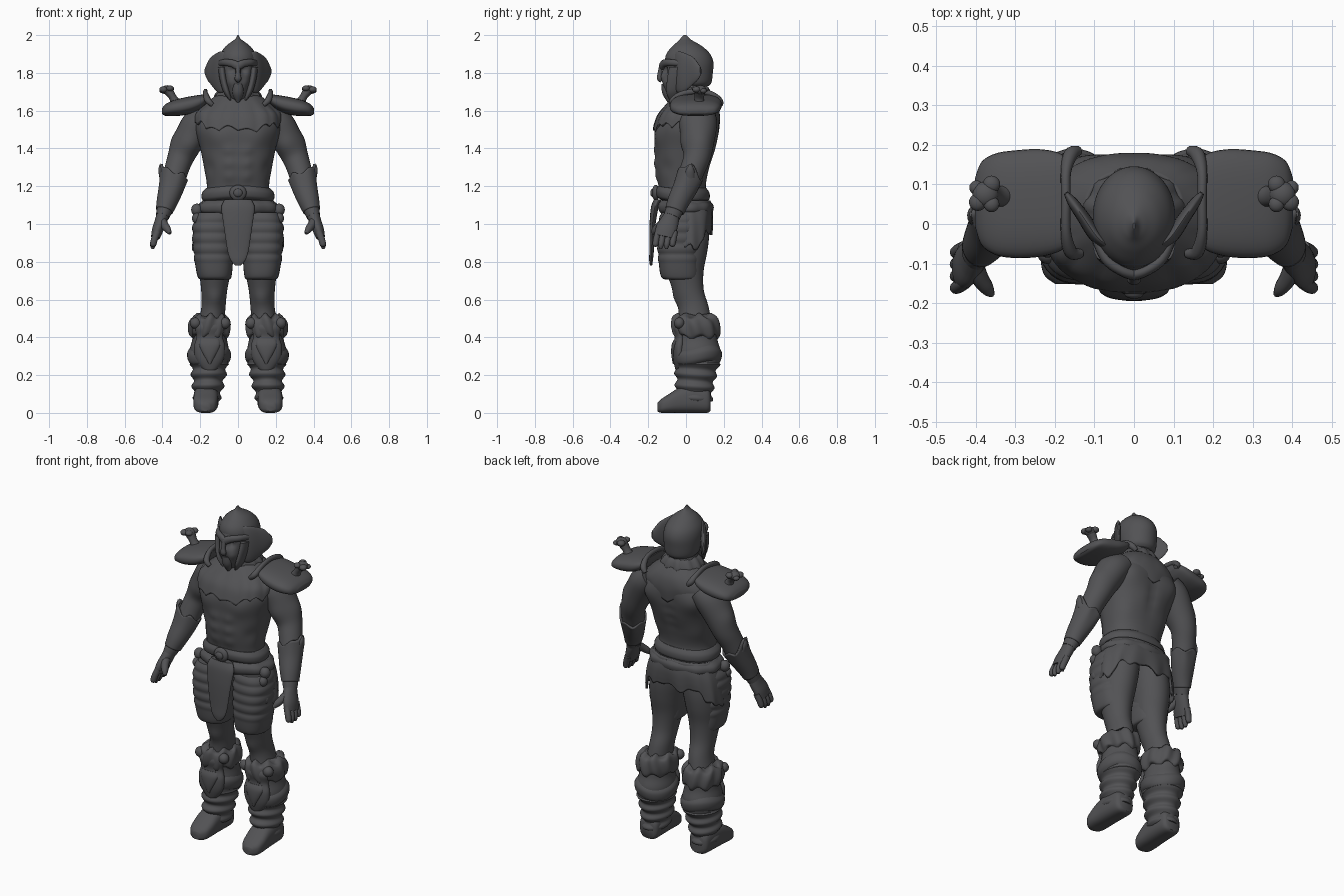
import bpy, bmesh, math
from mathutils import Vector, Matrix

mat = bpy.data.materials.new("dark grey")
mat.diffuse_color = (0.085, 0.085, 0.09, 1)
X, Y, Z = Vector((1, 0, 0)), Vector((0, 1, 0)), Vector((0, 0, 1))


def finish(name, bm, mirror, shell=0):
    bmesh.ops.recalc_face_normals(bm, faces=bm.faces)
    me = bpy.data.meshes.new(name)
    bm.to_mesh(me)
    bm.free()
    me.materials.append(mat)
    ob = bpy.data.objects.new(name, me)
    bpy.context.collection.objects.link(ob)
    if shell:
        s = ob.modifiers.new("thickness", 'SOLIDIFY')
        s.thickness, s.offset = shell, -1
    if mirror:
        ob.modifiers.new("mirror", 'MIRROR')
    return ob


def spline(pts, sub):
    """Smooth curve through tuples (x, y, z, rx, ry)."""
    P = [pts[0]] + list(pts) + [pts[-1]]
    out = []
    for i in range(1, len(P) - 2):
        for k in range(sub):
            t = k / sub
            out.append([0.5 * (2 * b + (c - a) * t + (2 * a - 5 * b + 4 * c - d) * t * t
                        + (3 * b - a - 3 * c + d) * t ** 3)
                        for a, b, c, d in zip(P[i - 1], P[i], P[i + 1], P[i + 2])])
    return out + [list(pts[-1])]


def tube(name, pts, ref=Y, axis=None, n=28, sub=5, mod=None, hem=None, power=2.0, shell=0, mirror=False):
    """Loft ellipses along a path; mod pushes points outwards, hem shifts them in z."""
    rows = spline(pts, sub)
    bm = bmesh.new()
    rings = []
    for i, r in enumerate(rows):
        c = Vector(r[:3])
        T = axis or (Vector(rows[min(i + 1, len(rows) - 1)][:3]) - Vector(rows[max(i - 1, 0)][:3])).normalized()
        V = (ref - T * ref.dot(T)).normalized()
        U = V.cross(T)
        ring = []
        for k in range(n):
            a = 2 * math.pi * k / n
            ca, sa = math.cos(a), math.sin(a)
            e = 2 / power
            d = U * max(r[3], .002) * math.copysign(abs(ca) ** e, ca) + V * max(r[4], .002) * math.copysign(abs(sa) ** e, sa)
            p = c + d
            t = i / (len(rows) - 1)
            if mod:
                p = p + d.normalized() * mod(p, a, t)
            if hem:
                p = p + Z * hem(a, t)
            ring.append(bm.verts.new(p))
        rings.append(ring)
    for A, B in zip(rings, rings[1:]):
        for k in range(n):
            bm.faces.new((A[k], A[(k + 1) % n], B[(k + 1) % n], B[k]))
    if not shell:
        bm.faces.new(rings[0])
        bm.faces.new(rings[-1])
    return finish(name, bm, mirror, shell)


def ball(name, loc, size, rot=(0, 0, 0), mirror=False):
    bm = bmesh.new()
    bmesh.ops.create_uvsphere(bm, u_segments=20, v_segments=12, radius=1)
    m = Matrix.Translation(loc)
    for ax, ang in zip('XYZ', rot):
        m = m @ Matrix.Rotation(ang, 4, ax)
    bm.transform(m @ Matrix.Diagonal((*size, 1)))
    return finish(name, bm, mirror)


def bumps(*items):
    """Soft mirrored lumps (x, y, z, radius, height)."""
    def f(p, a, t):
        q = Vector((abs(p.x), p.y, p.z))
        return sum(h * math.exp(-((q - Vector((x, y, z))).length / r) ** 2) for x, y, z, r, h in items)
    return f


# Torso with muscles
muscle = [(.045, -.16, z, .028, .01) for z in (1.39, 1.32, 1.25)]
muscle += [(0, .16, z, .03, -.012) for z in (1.2, 1.26, 1.32, 1.38, 1.44, 1.5)]
muscle += [(.10, -.15, 1.46, .06, .012), (.14, .15, 1.5, .07, .022), (.13, .1, 1.3, .06, .008), (.15, -.1, 1.3, .04, -.008)]
trunk = [(0, 0, 1.04, .18, .12), (0, -.005, 1.12, .18, .125), (0, -.02, 1.2, .165, .125), (0, -.018, 1.3, .18, .143),
         (0, -.002, 1.4, .2, .16), (0, .005, 1.5, .225, .168), (0, .017, 1.57, .215, .155),
         (0, .03, 1.63, .16, .125), (0, .035, 1.69, .095, .085), (0, .02, 1.78, .07, .075)]
tube("torso", trunk, axis=Z, n=64, sub=8, mod=bumps(*muscle), power=2.3)

# Ragged chest and back mantle
jag = lambda a, k: abs(math.sin(a * k)) + .5 * math.sin(a * 7 + 1)
tube("mantle", [(0, .0, 1.5, .23, .174), (0, .014, 1.57, .225, .166), (0, .03, 1.63, .175, .138), (0, .035, 1.68, .12, .1)],
     axis=Z, n=96, power=2.3, shell=.012, hem=lambda a, t: (1 - t) ** 2 * (.022 * jag(a, 8) + .035 * math.cos(a) ** 2 - .01))
tube("collar_roll", [(0, .035, 1.64, .10, .09), (0, .035, 1.67, .125, .105), (0, .03, 1.71, .1, .095), (0, .03, 1.73, .07, .07)],
     axis=Z, n=48, mod=lambda p, a, t: .005 * math.sin(a * 11))

# Head, face and helmet
face = bumps((.035, -.125, 1.815, .022, -.03), (0, -.14, 1.78, .022, .018), (.0, -.13, 1.72, .02, -.012),
             (.04, -.11, 1.75, .025, .008))
tube("face", [(0, -.045, 1.65, .02, .03), (0, -.045, 1.67, .042, .055), (0, -.035, 1.72, .065, .085), (0, -.02, 1.78, .08, .105),
              (0, -.01, 1.84, .088, .11), (0, 0, 1.9, .08, .1)], axis=Z, n=48, sub=8, mod=face)
tube("helmet", [(0, .035, 1.73, .075, .085), (0, .035, 1.75, .092, .1), (0, .03, 1.8, .1, .112), (0, .018, 1.855, .104, .127),
                (0, .012, 1.9, .094, .116), (0, .007, 1.94, .066, .08), (0, .0, 1.965, .034, .045),
                (0, -.005, 1.98, .014, .026), (0, -.005, 2.0, .003, .008)], axis=Z, n=48)
tube("helmet_brow", [(.098, -.03, 1.85, .012, .016), (.07, -.088, 1.855, .014, .018), (.03, -.118, 1.85, .014, .02),
                     (0, -.128, 1.835, .015, .022)], ref=Z, n=14, mirror=True)
tube("nose_guard", [(0, -.128, 1.85, .014, .012), (0, -.138, 1.8, .012, .012), (0, -.14, 1.77, .018, .014), (0, -.13, 1.755, .01, .008)], n=14)
tube("cheek_guard", [(.085, -.04, 1.83, .02, .05), (.078, -.05, 1.77, .02, .05), (.06, -.065, 1.7, .018, .04), (.04, -.075, 1.655, .006, .012)],
     axis=Z, n=18, mirror=True)
tube("helmet_wing", [(.06, -.06, 1.8, .012, .10), (.095, -.03, 1.805, .018, .11), (.13, .02, 1.81, .016, .085),
                     (.155, .055, 1.81, .013, .055), (.172, .078, 1.812, .006, .02)], ref=Z, n=28, mirror=True)
tube("beard", [(0, -.1, 1.74, .03, .03), (0, -.1, 1.69, .028, .025), (0, -.085, 1.64, .008, .01)], axis=Z, n=16)

# Shoulder plates with rim and bone ornament
tube("shoulder_plate", [(.165, .055, 1.665, .105, .02), (.19, .055, 1.65, .125, .035), (.24, .053, 1.633, .136, .045),
                        (.3, .05, 1.62, .136, .046), (.35, .05, 1.612, .128, .04), (.385, .052, 1.603, .105, .03),
                        (.402, .055, 1.597, .06, .015)], ref=Z, axis=X, power=2.5, n=36, mirror=True)
tube("shoulder_rim", [(.135, -.075, 1.63, .012, .012), (.16, -.07, 1.655, .017, .017), (.172, -.02, 1.69, .013, .015),
                      (.172, .06, 1.702, .012, .014), (.172, .13, 1.69, .013, .015), (.16, .175, 1.655, .018, .018),
                      (.14, .185, 1.63, .012, .012)], ref=Z, n=14, mirror=True)
tube("ornament_stem", [(.33, .07, 1.64, .03, .03), (.345, .07, 1.67, .02, .025), (.365, .073, 1.7, .025, .03)], n=14, mirror=True)
for i, (x, y, z, r) in enumerate([(.375, .075, 1.71, .033), (.36, .1, 1.715, .022), (.395, .055, 1.712, .022), (.36, .05, 1.718, .02), (.398, .092, 1.705, .018)]):
    ball(f"shoulder_ornament_{i}", (x, y, z), (r, r, r * .75), mirror=True)

# Arms, bracers and hands
tube("arm", [(.17, .06, 1.56, .08, .1), (.215, .065, 1.52, .088, .1), (.262, .065, 1.44, .08, .085), (.3, .06, 1.36, .07, .072),
             (.325, .035, 1.29, .064, .066), (.35, .0, 1.2, .06, .062), (.378, -.045, 1.11, .047, .05), (.4, -.075, 1.04, .036, .044)],
     n=32, mod=bumps((.33, .08, 1.44, .05, .01), (.25, -.01, 1.42, .05, .012)), mirror=True)
tube("bracer", [(.39, -.06, 1.07, .046, .052), (.375, -.04, 1.12, .056, .058), (.353, -.005, 1.19, .066, .066),
                (.338, .02, 1.25, .074, .074)], n=40, shell=.012, mirror=True,
     hem=lambda a, t: t ** 3 * (.05 * max(0, math.cos(a)) ** 4 + .012 * math.sin(a * 5)))
tube("bracer_spike", [(.395, .02, 1.25, .022, .03), (.408, .022, 1.285, .014, .022), (.412, .025, 1.315, .004, .006)], n=12, mirror=True)
tube("palm", [(.397, -.072, 1.05, .034, .04), (.41, -.088, 1.01, .032, .05), (.425, -.105, .97, .03, .056), (.437, -.115, .93, .024, .052)],
     n=24, mirror=True)
for i in range(4):
    y = -.16 + i * .03
    tip = .868 + (.012 if i in (0, 3) else 0)
    tube(f"finger_{i}", [(.427, y + .012, .96, .018, .016), (.442, y + .003, .92, .018, .017), (.45, y - .002, .89, .016, .015),
                         (.452, y - .004, tip, .007, .007)], n=12, mirror=True)
tube("thumb", [(.405, -.1, 1.02, .025, .025), (.39, -.135, .995, .022, .022), (.372, -.162, .97, .018, .019), (.36, -.178, .95, .008, .009)],
     ref=Z, n=14, mirror=True)

# Belt, buckle, loincloth
tube("belt", [(0, -.012, 1.12, .18, .125), (0, -.015, 1.135, .192, .14), (0, -.018, 1.165, .19, .142), (0, -.02, 1.19, .17, .128)],
     axis=Z, n=48, power=2.2, hem=lambda a, t: .012 * max(0, -math.sin(a)) ** 3)
ball("buckle", (0, -.16, 1.165), (.045, .02, .042))
ball("buckle_boss", (0, -.177, 1.165), (.024, .012, .022))
tube("loincloth", [(0, -.15, 1.13, .07, .02), (0, -.165, 1.09, .088, .02), (0, -.175, 1.02, .08, .017), (0, -.18, .95, .07, .014),
                   (0, -.182, .86, .056, .012), (0, -.185, .81, .04, .01), (0, -.185, .78, .014, .006)], axis=Z, n=28)
tube("hip_roll", [(0, 0, 1.05, .19, .125), (0, -.002, 1.07, .215, .142), (0, -.004, 1.1, .212, .145), (0, -.008, 1.125, .18, .125)],
     axis=Z, n=48, power=2.3, mod=lambda p, a, t: .004 * math.sin(a * 9))


# Ragged hide skirt: long at the sides, short behind, open in front
def skirt_hem(a, t):
    back = .05 if math.sin(a) > 0 else -.06
    low = -.22 * math.cos(a) ** 4 - abs(math.sin(a)) * (.09 + back)
    return t * (low + .014 * math.sin(a * 9 + 1) + .008 * math.sin(a * 17))


tube("hide_skirt", [(0, .005, 1.125, .19, .125), (0, .01, 1.105, .222, .132), (0, .012, 1.1, .236, .13), (0, .012, 1.1, .242, .126)],
     axis=Z, n=96, power=2.3, shell=.014, hem=skirt_hem, mod=lambda p, a, t: .004 * t * math.sin(a * 12))
for i, (y, z, r) in enumerate([(-.055, 1.075, .03), (-.06, .92, .026), (-.075, 1.03, .026)]):
    ball(f"hip_pouch_{i}", (.218, y, z), (r, r, r * 1.1), mirror=True)

# Legs and ribbed thigh guards
tube("leg", [(.085, .01, 1.1, .085, .11), (.108, .005, .95, .1, .118), (.118, .0, .85, .096, .112), (.122, -.005, .75, .084, .098),
             (.126, .012, .65, .069, .082), (.13, .04, .56, .064, .08), (.145, .05, .45, .07, .09)], axis=Z, n=32,
     mod=bumps((.12, -.06, .6, .04, .012)), mirror=True)
tube("thigh_guard", [(.122, -.025, .705, .07, .07), (.124, -.03, .72, .088, .1), (.128, -.036, .8, .1, .108), (.132, -.038, .9, .106, .112),
                     (.132, -.035, 1.0, .106, .11), (.125, -.03, 1.06, .09, .1)], axis=Z, n=36, sub=12, power=2.4,
     mod=lambda p, a, t: .007 * (abs(math.sin(p.z * math.pi / .056)) - .5) if p.z > .8 else .001, mirror=True)

# Boots: folded shaft, fur cuff, shin guard, shoe
tube("boot_shaft", [(.165, .045, .06, .065, .09), (.16, .045, .13, .078, .098), (.155, .052, .2, .088, .106), (.152, .058, .27, .1, .12),
                    (.152, .06, .33, .104, .122), (.15, .058, .39, .092, .108), (.148, .055, .46, .09, .105)], axis=Z, n=36, sub=10,
     mod=lambda p, a, t: .008 * math.sin(p.z * 2 * math.pi / .062 + .8 * math.sin(a)) if p.z < .26 else 0, mirror=True)
tube("calf_roll", [(.152, .06, .255, .09, .105), (.153, .06, .28, .112, .125), (.153, .06, .32, .115, .13), (.152, .06, .35, .095, .11)],
     axis=Z, n=36, hem=lambda a, t: .012 * math.sin(a * 2), mirror=True)
tube("fur_cuff", [(.15, .055, .4, .09, .1), (.15, .055, .415, .104, .12), (.15, .052, .46, .11, .126), (.148, .05, .5, .1, .118),
                  (.145, .048, .515, .075, .09)], axis=Z, n=64, mod=lambda p, a, t: .006 * math.sin(a * 9 + t * 4),
     hem=lambda a, t: .014 * math.sin(a * 7) * abs(t - .5) * 2, mirror=True)
tube("shin_guard", [(.148, -.035, .205, .008, .012), (.149, -.035, .24, .045, .024), (.15, -.035, .29, .076, .034), (.15, -.035, .35, .082, .035),
                    (.15, -.03, .4, .07, .03), (.15, -.04, .45, .075, .03), (.148, -.035, .485, .06, .025)], axis=Z, n=24, mirror=True)
tube("shin_crest", [(.149, -.06, .26, .006, .01), (.15, -.062, .31, .035, .016), (.15, -.06, .36, .055, .016), (.15, -.05, .39, .05, .012)],
     axis=Z, n=20, mirror=True)
for i, x in enumerate((.07, .225)):
    ball(f"cuff_knot_{i}", (x, -.035, .475), (.03, .028, .03), mirror=True)
tube("shoe", [(.165, .13, .06, .045, .05), (.166, .11, .068, .06, .068), (.168, .04, .075, .066, .075), (.17, -.03, .068, .066, .068),
              (.172, -.09, .05, .064, .05), (.173, -.13, .037, .053, .037), (.173, -.152, .03, .025, .022)],
     ref=Z, axis=-Y, n=32, power=2.8, mirror=True)

for ob in bpy.context.scene.objects:
    ob.select_set(True)
    bpy.context.view_layer.objects.active = ob
bpy.ops.object.shade_smooth_by_angle(angle=math.radians(50))
